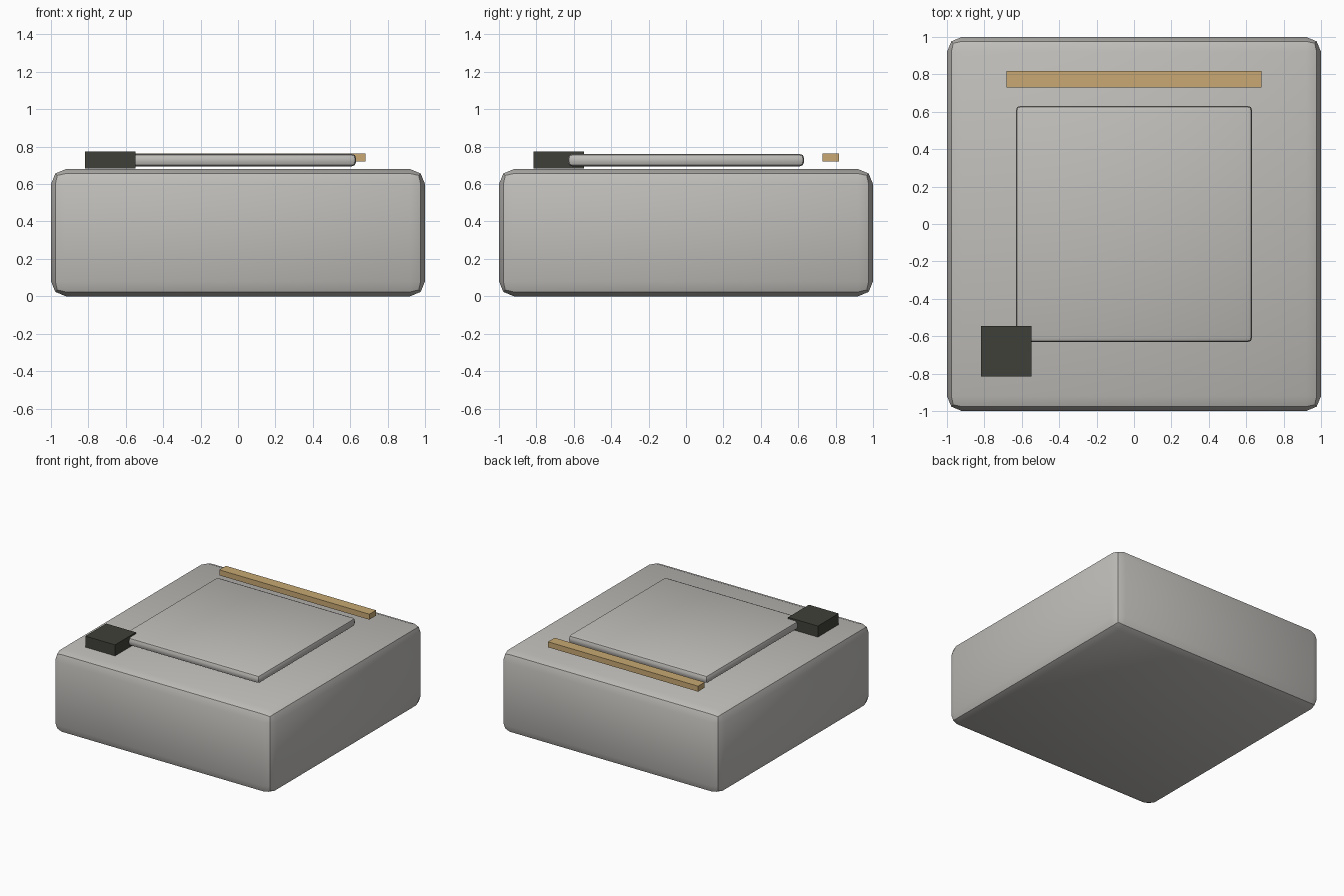
import bpy, math

if "Cube" in bpy.data.objects:
    bpy.data.objects.remove(bpy.data.objects["Cube"])


def material(name, color):
    m = bpy.data.materials.new(name)
    m.diffuse_color = (*color, 1)
    m.use_nodes = True
    m.node_tree.nodes["Principled BSDF"].inputs["Base Color"].default_value = m.diffuse_color
    return m


def box(name, center, size, mat, bevel=0):
    """Axis-aligned box, optionally with two-step rounded edges."""
    bpy.ops.mesh.primitive_cube_add(size=1, location=center)
    o = bpy.context.object
    o.name = name
    o.scale = size
    bpy.ops.object.transform_apply(location=False, rotation=False, scale=True)
    o.data.materials.append(mat)
    if bevel:
        mod = o.modifiers.new("rounded_edges", 'BEVEL')
        mod.width = bevel
        mod.segments = 2
        bpy.ops.object.modifier_apply(modifier=mod.name)
        bpy.ops.object.shade_smooth_by_angle(angle=math.radians(30))
    return o


grey = material("warm_grey", (0.527, 0.515, 0.491))
gold = material("brass", (0.578, 0.397, 0.171))
dark = material("charcoal", (0.051, 0.051, 0.042))

# Main block and the raised panel hovering just above it
box("body", (0, 0, 0.34), (2, 2, 0.68), grey, 0.08)
box("top_panel", (0, 0, 0.728), (1.264, 1.264, 0.068), grey, 0.025)

# Trim bar at the back and corner block at the front left
box("back_bar", (0, 0.774, 0.742), (1.364, 0.086, 0.045), gold)
box("corner_block", (-0.682, -0.68, 0.729), (0.27, 0.27, 0.091), dark)
